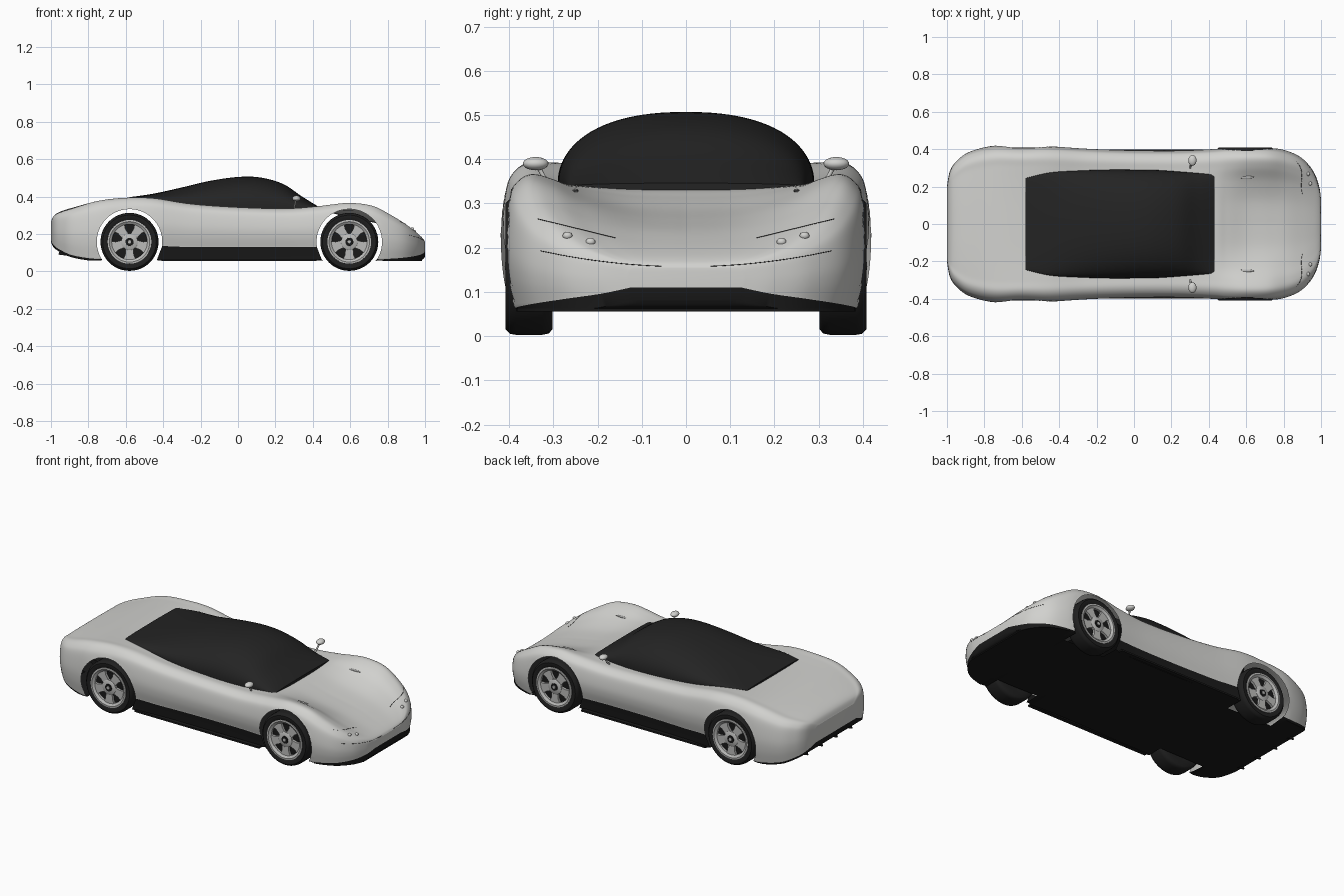
import bpy, bmesh, math
from mathutils import Vector, Matrix
from mathutils.bvhtree import BVHTree

if "Cube" in bpy.data.objects:
    bpy.data.objects.remove(bpy.data.objects["Cube"])


def material(name, r, g, b, rough=0.5):
    m = bpy.data.materials.new(name)
    m.use_nodes = True
    m.diffuse_color = (r, g, b, 1)
    bsdf = m.node_tree.nodes["Principled BSDF"]
    bsdf.inputs["Base Color"].default_value = (r, g, b, 1)
    bsdf.inputs["Roughness"].default_value = rough
    return m


paint = material("silver paint", .64, .64, .62)
black = material("black trim", .01, .01, .01)
glass = material("dark glass", .017, .017, .017)
rubber = material("tyre rubber", .014, .014, .014)
alloy = material("wheel alloy", .5, .5, .49)


def finish(bm, name, mats, angle=40):
    bmesh.ops.recalc_face_normals(bm, faces=bm.faces)
    mesh = bpy.data.meshes.new(name)
    bm.to_mesh(mesh)
    bm.free()
    for m in mats:
        mesh.materials.append(m)
    for p in mesh.polygons:
        p.use_smooth = True
    mesh.set_sharp_from_angle(angle=math.radians(angle))
    obj = bpy.data.objects.new(name, mesh)
    bpy.context.scene.collection.objects.link(obj)
    return obj


def smooth_path(points, steps):
    """Pass a smooth curve through tuples of any length."""
    out = []
    last = len(points) - 1
    for i in range(last):
        a, b, c, d = (points[min(max(k, 0), last)] for k in (i - 1, i, i + 1, i + 2))
        for s in range(steps):
            t = s / steps
            out.append(tuple(
                q + .5 * t * (r - p + t * (2 * p - 5 * q + 4 * r - e + t * (3 * (q - r) + e - p)))
                for p, q, r, e in zip(a, b, c, d)))
    out.append(tuple(points[-1]))
    return out


def loft(sections, row_material):
    """Skin half sections (top centre to bottom centre) mirrored across y."""
    bm = bmesh.new()
    sides = []
    for sign in (1, -1):
        sides.append([[bm.verts.new((x, sign * y, z)) for y, z in pts] for x, pts in sections])
    rows = len(sections[0][1]) - 1
    for grid in sides:
        for a, b in zip(grid, grid[1:]):
            for i in range(rows):
                f = bm.faces.new((a[i], a[i + 1], b[i + 1], b[i]))
                f.material_index = row_material(i)
    for end in (0, -1):
        p, q = sides[0][end], sides[1][end]
        for i in range(rows):
            if abs(p[i].co.z - p[i + 1].co.z) > 1e-5 and p[i].co.y > 0 and p[i + 1].co.y > 0:
                f = bm.faces.new((p[i], p[i + 1], q[i + 1], q[i]))
                f.material_index = row_material(i)
    bmesh.ops.remove_doubles(bm, verts=bm.verts, dist=1e-5)
    return bm


# Body shell: x, half width, fender height, centre height, lower paint edge
stations = [
    (-1, .2, .265, .265, .17), (-.985, .28, .295, .297, .14), (-.95, .335, .315, .32, .115),
    (-.88, .385, .337, .342, .085), (-.75, .418, .375, .375, .066), (-.6, .416, .392, .386, .066),
    (-.45, .415, .39, .38, .13), (-.25, .402, .36, .35, .13), (0, .393, .342, .335, .13),
    (.25, .392, .335, .332, .13), (.42, .4, .347, .331, .13), (.5, .407, .357, .313, .13),
    (.6, .412, .366, .285, .1), (.72, .41, .35, .262, .066), (.82, .39, .3, .24, .068),
    (.9, .35, .25, .212, .075), (.96, .28, .203, .186, .085), (.99, .2, .174, .168, .096),
    (1, .13, .155, .155, .11)]
WHEELS = {"front": .595, "rear": -.58}
AXLE, ARCH = .158, .175


def body_section(w, zf, zc, zb, x):
    d, h = zf - zc, zf - zb
    top = [(0, 0), (.3, .08), (.55, .42), (.73, .85)]
    side = [(.85, 0), (.93, .07), (.975, .2), (1, .5), (.99, .75), (.955, 1)]
    ctrl = [(w * a, zc + d * b) for a, b in top] + [(w * a, zf - h * b) for a, b in side]
    drop = .012 if x < -.7 else .03 if x > .75 else 1
    floor = max(.058, zb - drop)
    return smooth_path(ctrl, 6) + [(w * k, floor) for k in (.94, .69, .35, 0)]


sections = [(x, body_section(w, zf, zc, zb, x)) for x, w, zf, zc, zb in smooth_path(stations, 8)]
bm = loft(sections, lambda i: 0 if i < 54 else 1)
tree = BVHTree.FromBMesh(bm)


def arch_distance(co):
    return min(math.hypot(co.x - wx, co.z - AXLE) for wx in WHEELS.values())


# Open the wheel arches and round their rims
inside = [f for f in bm.faces
          if abs(f.calc_center_median().y) > .29 and arch_distance(f.calc_center_median()) < ARCH]
bmesh.ops.delete(bm, geom=inside, context='FACES')
for v in bm.verts:
    if v.is_boundary and abs(v.co.y) > .3 and abs(arch_distance(v.co) - ARCH) < .025:
        wx = min(WHEELS.values(), key=lambda k: abs(v.co.x - k))
        r = Vector((v.co.x - wx, 0, v.co.z - AXLE)).normalized() * ARCH
        v.co.x, v.co.z = wx + r.x, AXLE + r.z
finish(bm, "body_shell", [paint, black], 50)

# Glass canopy: x, half width, base height, top height
canopy = [
    (-.58, .245, .391, .397), (-.45, .275, .386, .416), (-.3, .285, .362, .449),
    (-.15, .29, .346, .484), (0, .29, .339, .505), (.12, .288, .336, .502),
    (.24, .28, .335, .468), (.34, .272, .337, .402), (.43, .265, .338, .346)]


def canopy_section(w, base, top):
    pts = []
    for i in range(21):
        a = math.pi / 2 * i / 20
        pts.append((w * math.sin(a) ** .87, base + (top - base) * abs(math.cos(a)) ** .87))
    return pts + [(w, base - .03), (0, base - .03)]


finish(loft([(x, canopy_section(w, b, t)) for x, w, b, t in smooth_path(canopy, 6)],
            lambda i: 0), "canopy", [glass])


def box(name, lo, hi, mat):
    bm = bmesh.new()
    lo, hi = Vector(lo), Vector(hi)
    bmesh.ops.create_cube(bm, size=1, matrix=Matrix.Translation((lo + hi) / 2) @ Matrix.Diagonal((*(hi - lo), 1)))
    return finish(bm, name, [mat])


def prism(name, points, offset, mat):
    bm = bmesh.new()
    face = bm.faces.new([bm.verts.new(p) for p in points])
    ext = bmesh.ops.extrude_face_region(bm, geom=[face])
    bmesh.ops.translate(bm, vec=offset, verts=[v for v in ext["geom"] if isinstance(v, bmesh.types.BMVert)])
    return finish(bm, name, [mat])


def blob(name, centre, size, mat):
    bm = bmesh.new()
    bmesh.ops.create_uvsphere(bm, u_segments=20, v_segments=12, radius=1,
                              matrix=Matrix.Translation(centre) @ Matrix.Diagonal((*size, 1)))
    return finish(bm, name, [mat])


def line(name, points, radius, mat):
    curve = bpy.data.curves.new(name, 'CURVE')
    curve.dimensions = '3D'
    curve.bevel_depth = radius
    curve.bevel_resolution = 2
    curve.use_fill_caps = True
    spline = curve.splines.new('POLY')
    spline.points.add(len(points) - 1)
    for p, co in zip(spline.points, points):
        p.co = (*co, 1)
    curve.materials.append(mat)
    obj = bpy.data.objects.new(name, curve)
    bpy.context.scene.collection.objects.link(obj)


def on_nose(y, z):
    hit = tree.ray_cast(Vector((2, y, z)), Vector((-1, 0, 0)))[0]
    return hit or Vector((.95, y, z))


# Splitter, sill blades and diffuser fins
edge = [(x, .95 * w) for x, w, *_ in smooth_path(stations, 4) if .77 < x < .985]
prism("front_splitter", [(x, y, .056) for x, y in edge] + [(x, -y, .056) for x, y in reversed(edge)],
      (0, 0, .006), black)
for y in (-.21, -.07, .07, .21):
    prism("diffuser_fin", [(-.87, y - .004, .1), (-.9, y - .004, .082), (-.96, y - .004, .09),
                           (-.95, y - .004, .125)], (0, .008, 0), black)


# Wheels
def lathe(name, profile, mat, x, s, segs=48):
    bm = bmesh.new()
    rings = []
    for r, y in profile:
        rings.append([bm.verts.new((x + r * math.cos(2 * math.pi * k / segs), s * y,
                                    AXLE + r * math.sin(2 * math.pi * k / segs))) for k in range(segs)])
    for a, b in zip(rings, rings[1:]):
        for k in range(segs):
            n = (k + 1) % segs
            bm.faces.new((a[k], a[n], b[n], b[k]))
    bmesh.ops.remove_doubles(bm, verts=bm.verts, dist=1e-5)
    return finish(bm, name, [mat])


def wheel(label, x, s):
    lathe(label + "_tyre", [(.112, .4), (.125, .408), (.143, .408), (.153, .398), (.155, .385), (.155, .325),
                            (.152, .31), (.142, .302), (.11, .302), (0, .31)], rubber, x, s)
    lathe(label + "_wheel_back", [(.114, .385), (0, .385)], black, x, s)
    lathe(label + "_rim", [(.118, .385), (.117, .407), (.108, .408), (.094, .398), (.094, .384)], alloy, x, s)
    lathe(label + "_hub", [(.044, .385), (.044, .4), (.04, .403), (0, .403)], alloy, x, s)
    lathe(label + "_hub_recess", [(.022, .4), (.021, .406), (0, .406)], black, x, s, 24)
    lathe(label + "_hub_cap", [(.01, .405), (.009, .409), (0, .41)], alloy, x, s, 16)
    for k in range(5):
        a = math.radians(54 + 72 * k)
        out, across = Vector((math.cos(a), 0, math.sin(a))), Vector((-math.sin(a), 0, math.cos(a)))
        base = Vector((x, s * .384, AXLE))
        pts = [base + out * r + across * w for r, w in
               ((.03, -.02), (.07, -.023), (.1, -.037), (.1, .037), (.07, .023), (.03, .02))]
        prism(label + "_spoke", pts, (0, s * .015, 0), alloy)


for s, side in ((1, "left"), (-1, "right")):
    for end, x in WHEELS.items():
        wheel(side + "_" + end, x, s)
    box(side + "_sill_blade", (-.41, s * .387 - .012, .056), (.42, s * .387 + .012, .066), black)
    # Mirrors on slim stalks
    blob(side + "_mirror", (.312, s * .34, .39), (.022, .029, .015), paint)
    line(side + "_mirror_stalk", [(.3, s * .3, .335), (.305, s * .322, .36), (.31, s * .335, .385)], .005, paint)
    # Hood slots, headlamps and lamp seams
    top = tree.ray_cast(Vector((.6, s * .25, 1)), Vector((0, 0, -1)))[0]
    blob(side + "_hood_slot", top, (.045, .007, .004), alloy)
    for y, z in ((.216, .213), (.268, .227)):
        blob(side + "_headlamp", on_nose(s * y, z), (.009, .011, .009), paint)
    ys = [.16 + .175 * k / 16 for k in range(17)]
    line(side + "_lamp_seam", [on_nose(s * y, .222 + .043 * (y - .16) / .175) for y in ys], .001, black)
    ys = [.33 * k / 24 for k in range(4, 25)]
    line(side + "_nose_seam", [on_nose(s * y, .157 + .036 * (y / .33) ** 2) for y in ys], .0008, black)
